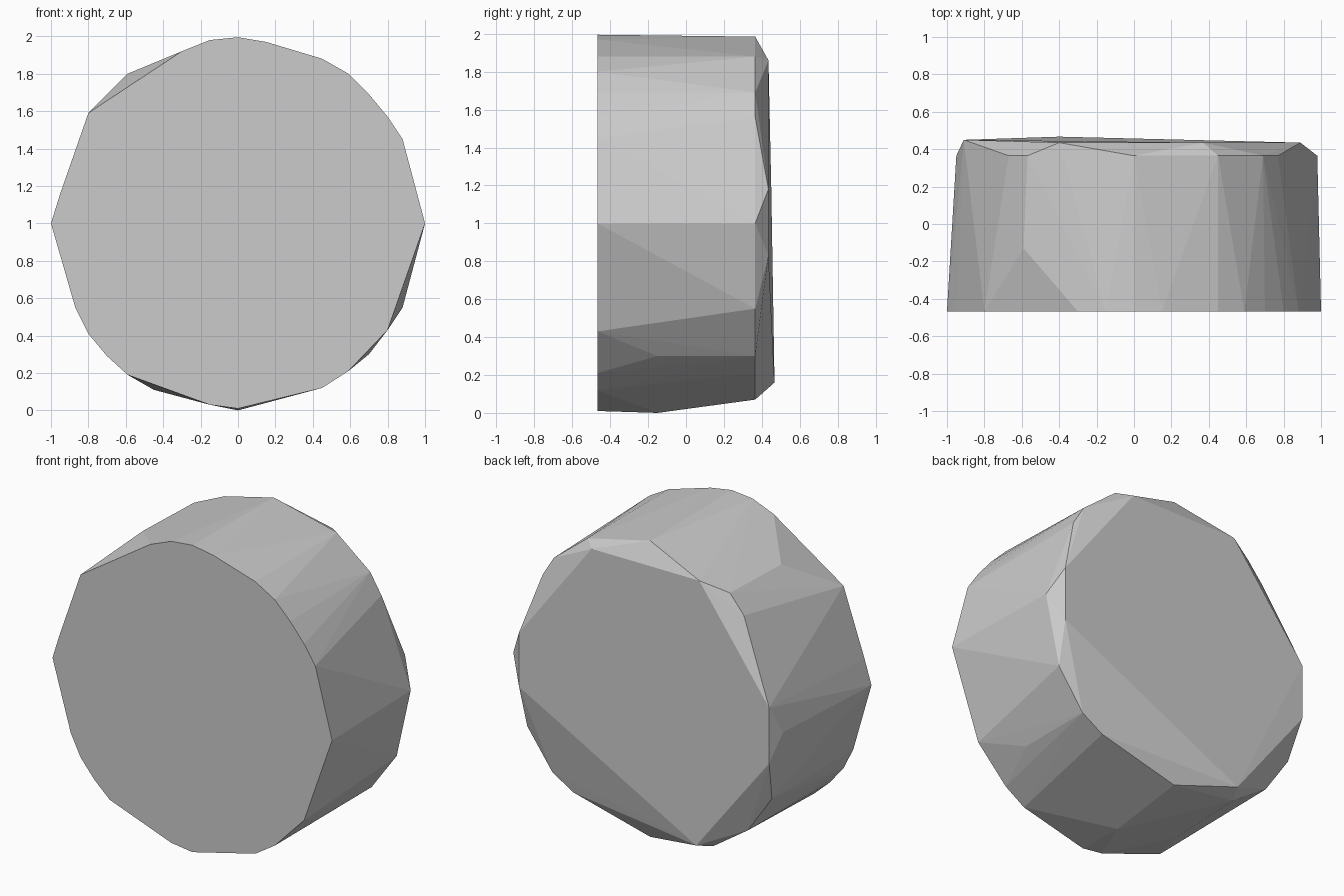
import bpy, bmesh

if "Cube" in bpy.data.objects:
    bpy.data.objects.remove(bpy.data.objects["Cube"])

# Flat front outline (x, z)
front = [(-1, 1), (-.95, 1.16), (-.8, 1.59), (-.3, 1.92), (-.15, 1.98), (0, 1.995),
         (.15, 1.97), (.45, 1.88), (.59, 1.8), (.7, 1.69), (.8, 1.57), (.88, 1.45),
         (1, 1), (.8, .43), (.59, .21), (.45, .12), (0, .01), (-.15, .03),
         (-.59, .19), (-.7, .29), (-.8, .41), (-.87, .55)]
# Rear shoulder outline, where the chamfer starts
shoulder = [(-.95, 1), (-.67, 1.68), (-.57, 1.8), (0, 1.985), (.45, 1.88), (.69, 1.69),
            (.77, 1.56), (.98, 1), (.88, .55), (.7, .3), (.55, .21), (0, .07),
            (-.45, .13), (-.7, .3), (-.87, .55)]
# Slightly tilted back face and the few chips along the side
back = [(.89, .435, 1.18), (.89, .435, .83), (-.4, .467, .16), (-.91, .45, .82),
        (-.91, .45, 1.18), (-.4, .435, 1.86), (.37, .435, 1.86)]
chips = [(-.59, -.13, 1.8), (0, -.15, 0), (-.45, -.15, .11), (.7, -.15, .3)]

points = [(x, -.467, z) for x, z in front]
points += [(x, .365, z) for x, z in shoulder] + back + chips

# Faceted stone drum: hull wrapped over the outlines
bm = bmesh.new()
for p in points:
    bm.verts.new(p)
hull = bmesh.ops.convex_hull(bm, input=bm.verts)
loose = [v for v in bm.verts if not v.link_faces]
bmesh.ops.delete(bm, geom=loose, context='VERTS')
bmesh.ops.dissolve_limit(bm, angle_limit=0.02, verts=bm.verts, edges=bm.edges)
bmesh.ops.recalc_face_normals(bm, faces=bm.faces)
mesh = bpy.data.meshes.new("faceted_drum")
bm.to_mesh(mesh)
bm.free()
bpy.context.collection.objects.link(bpy.data.objects.new("faceted_drum", mesh))
